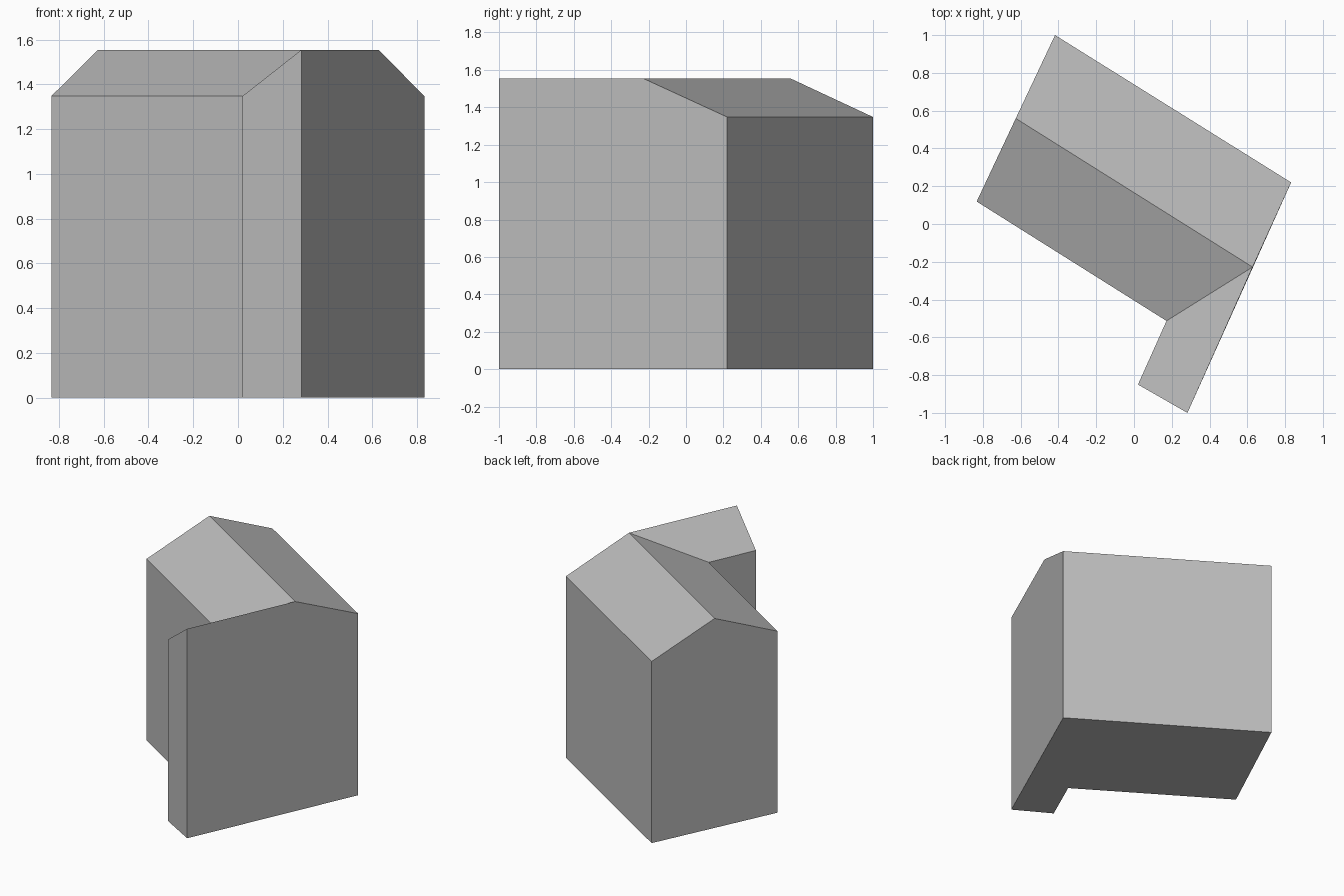
import bpy, bmesh

cube = bpy.data.objects.get("Cube")
if cube:
    bpy.data.objects.remove(cube, do_unlink=True)

EAVE, RIDGE = 1.348, 1.554

# Plan corners with their wall-top heights, counter-clockwise from the west corner
west = (-0.833, 0.119, EAVE)
inner = (0.172, -0.513, EAVE)
wing_low = (0.021, -0.85, EAVE)
wing_high = (0.283, -1.0, RIDGE)
ridge_east = (0.628, -0.228, RIDGE)
east = (0.832, 0.22, EAVE)
north = (-0.418, 1.0, EAVE)
ridge_west = (-0.626, 0.559, RIDGE)

grey = bpy.data.materials.new("plain_grey")
grey.use_nodes = True
colour = (0.5, 0.5, 0.5, 1)
grey.diffuse_color = colour
grey.node_tree.nodes["Principled BSDF"].inputs["Base Color"].default_value = colour


def ground(p):
    return (p[0], p[1], 0)


def make_part(name, polygons):
    """Make a flat-shaded part from polygons, welding their shared corners."""
    bm = bmesh.new()
    for poly in polygons:
        bm.faces.new([bm.verts.new(p) for p in poly])
    bmesh.ops.remove_doubles(bm, verts=bm.verts, dist=0.0001)
    mesh = bpy.data.meshes.new(name)
    bm.to_mesh(mesh)
    bm.free()
    mesh.materials.append(grey)
    obj = bpy.data.objects.new(name, mesh)
    bpy.context.collection.objects.link(obj)


# Walls: each gable is one polygon that takes in its ridge point
runs = [
    (west, inner),
    (inner, wing_low),
    (wing_low, wing_high),
    (wing_high, ridge_east, east),
    (east, north),
    (north, ridge_west, west),
]
make_part("walls", [[ground(r[0]), ground(r[-1]), *reversed(r)] for r in runs])

# Floor slab underside
plan = (west, inner, wing_low, wing_high, east, north)
make_part("floor", [[ground(p) for p in reversed(plan)]])

# Gabled main roof and single-slope wing roof
make_part("main_roof", [
    (west, inner, ridge_east, ridge_west),
    (ridge_west, ridge_east, east, north),
])
make_part("wing_roof", [(inner, wing_low, wing_high, ridge_east)])
